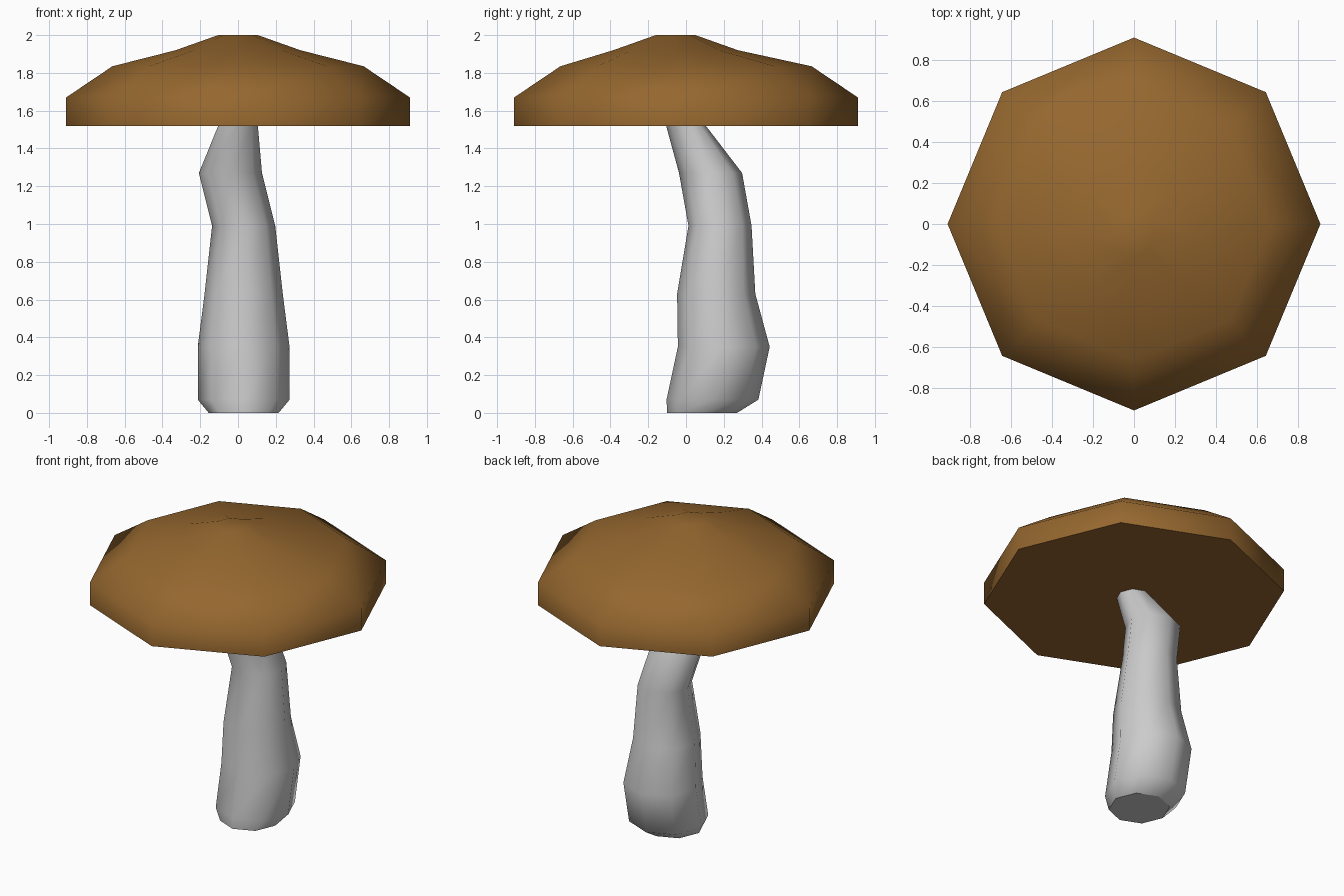
import bpy, bmesh
from math import cos, sin, tau

if "Cube" in bpy.data.objects:
    bpy.data.objects.remove(bpy.data.objects["Cube"])

SIDES = 8


def loft(name, rings, flat_top):
    """Skin octagonal rings given as (centre x, centre y, z, radius)."""
    bm = bmesh.new()
    loops = []
    for cx, cy, z, r in rings:
        loops.append([bm.verts.new((cx + r * cos(tau * i / SIDES),
                                    cy + r * sin(tau * i / SIDES), z))
                      for i in range(SIDES)])
    for low, high in zip(loops, loops[1:]):
        for i in range(SIDES):
            j = (i + 1) % SIDES
            bm.faces.new((low[i], low[j], high[j], high[i])).smooth = True
    bottom = bm.faces.new(loops[0][::-1])
    top = bm.faces.new(loops[-1])
    top.smooth = not flat_top
    # flat ends keep a crisp border
    for face in [bottom] + ([top] if flat_top else []):
        for edge in face.edges:
            edge.smooth = False
    mesh = bpy.data.meshes.new(name)
    bm.to_mesh(mesh)
    bm.free()
    obj = bpy.data.objects.new(name, mesh)
    bpy.context.collection.objects.link(obj)
    return obj


# Crooked stem
loft("stem", [
    (0.03, 0.085, 0.00, 0.185),
    (0.03, 0.14, 0.07, 0.243),
    (0.03, 0.20, 0.35, 0.243),
    (0.03, 0.16, 0.63, 0.207),
    (0.03, 0.18, 0.99, 0.167),
    (-0.04, 0.13, 1.27, 0.167),
    (0.00, 0.00, 1.52, 0.105),
], True)

# Domed cap with its crown leaning slightly forward
cap = loft("cap", [
    (0, 0, 1.52, 0.91),
    (0, 0, 1.67, 0.91),
    (0, 0, 1.835, 0.665),
    (0, -0.055, 1.92, 0.33),
    (0, -0.055, 2.00, 0.105),
], False)

# Brown cap colour
brown = bpy.data.materials.new("brown")
brown.diffuse_color = (0.30, 0.135, 0.028, 1)
brown.use_nodes = True
brown.node_tree.nodes["Principled BSDF"].inputs["Base Color"].default_value = brown.diffuse_color
cap.data.materials.append(brown)
